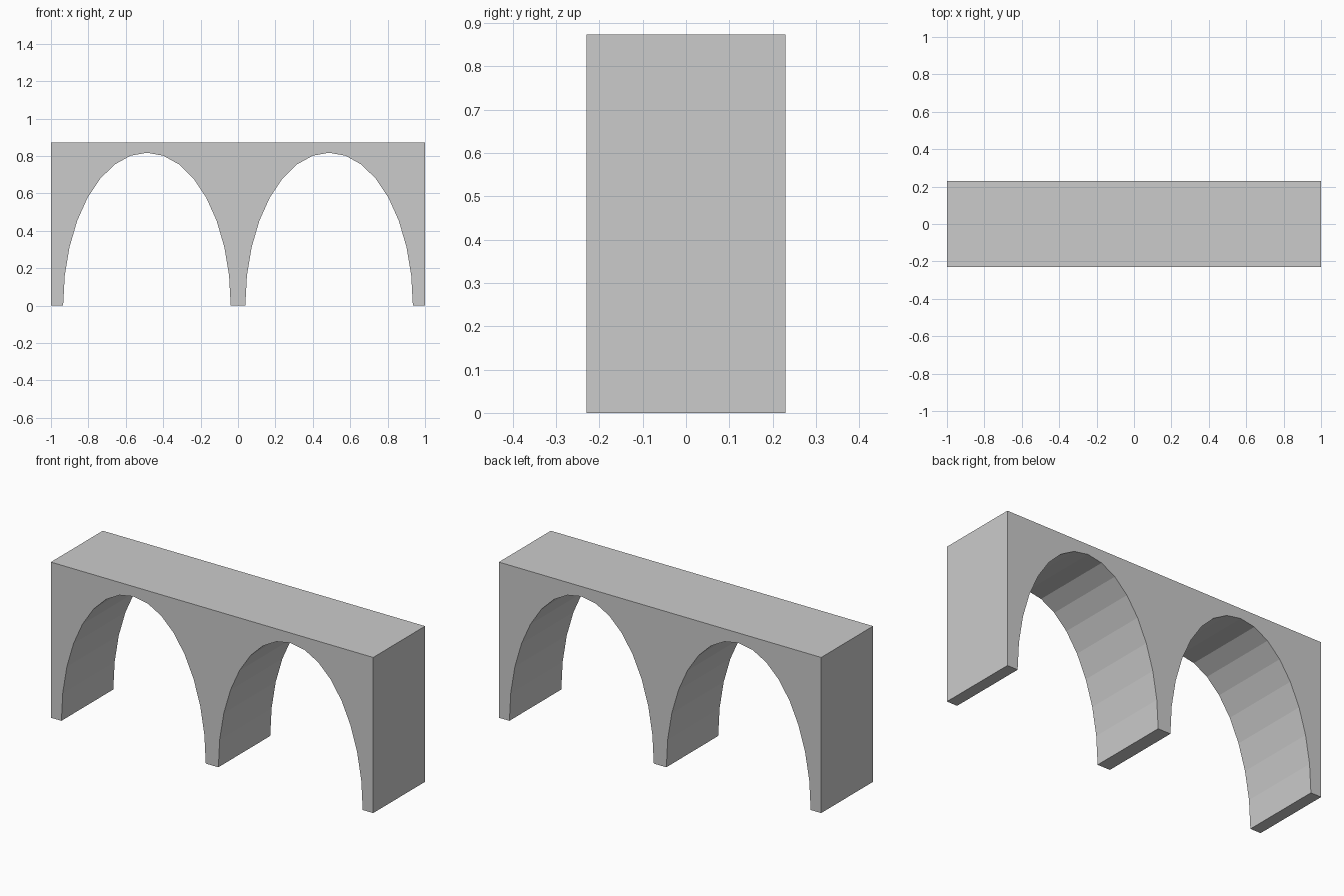
import bpy, bmesh
from math import sin, cos, pi

if "Cube" in bpy.data.objects:
    bpy.data.objects.remove(bpy.data.objects["Cube"])

HALF_LENGTH, HALF_DEPTH, HEIGHT = 1.0, 0.23, 0.873
ARCH_X, ARCH_RX, ARCH_RZ, STEPS = 0.487, 0.448, 0.817, 16


def arch(cx):
    # half ellipse from right foot over the crown to left foot
    return [(cx + ARCH_RX * cos(pi * i / STEPS), ARCH_RZ * sin(pi * i / STEPS))
            for i in range(STEPS + 1)]


# Front outline: top edge, then both arches along the underside
outline = [(-HALF_LENGTH, 0), (-HALF_LENGTH, HEIGHT),
           (HALF_LENGTH, HEIGHT), (HALF_LENGTH, 0)]
outline += arch(ARCH_X) + arch(-ARCH_X)
outline = [(x, max(z, 0.0)) for x, z in outline]

# Extrude the outline through the depth of the bridge
bm = bmesh.new()
face = bm.faces.new([bm.verts.new((x, -HALF_DEPTH, z)) for x, z in outline])
extruded = bmesh.ops.extrude_face_region(bm, geom=[face], use_keep_orig=True)
moved = [g for g in extruded["geom"] if isinstance(g, bmesh.types.BMVert)]
bmesh.ops.translate(bm, verts=moved, vec=(0, 2 * HALF_DEPTH, 0))
bmesh.ops.recalc_face_normals(bm, faces=bm.faces[:])

mesh = bpy.data.meshes.new("double_arch_bridge")
bm.to_mesh(mesh)
bm.free()
bridge = bpy.data.objects.new("double_arch_bridge", mesh)
bpy.context.collection.objects.link(bridge)
